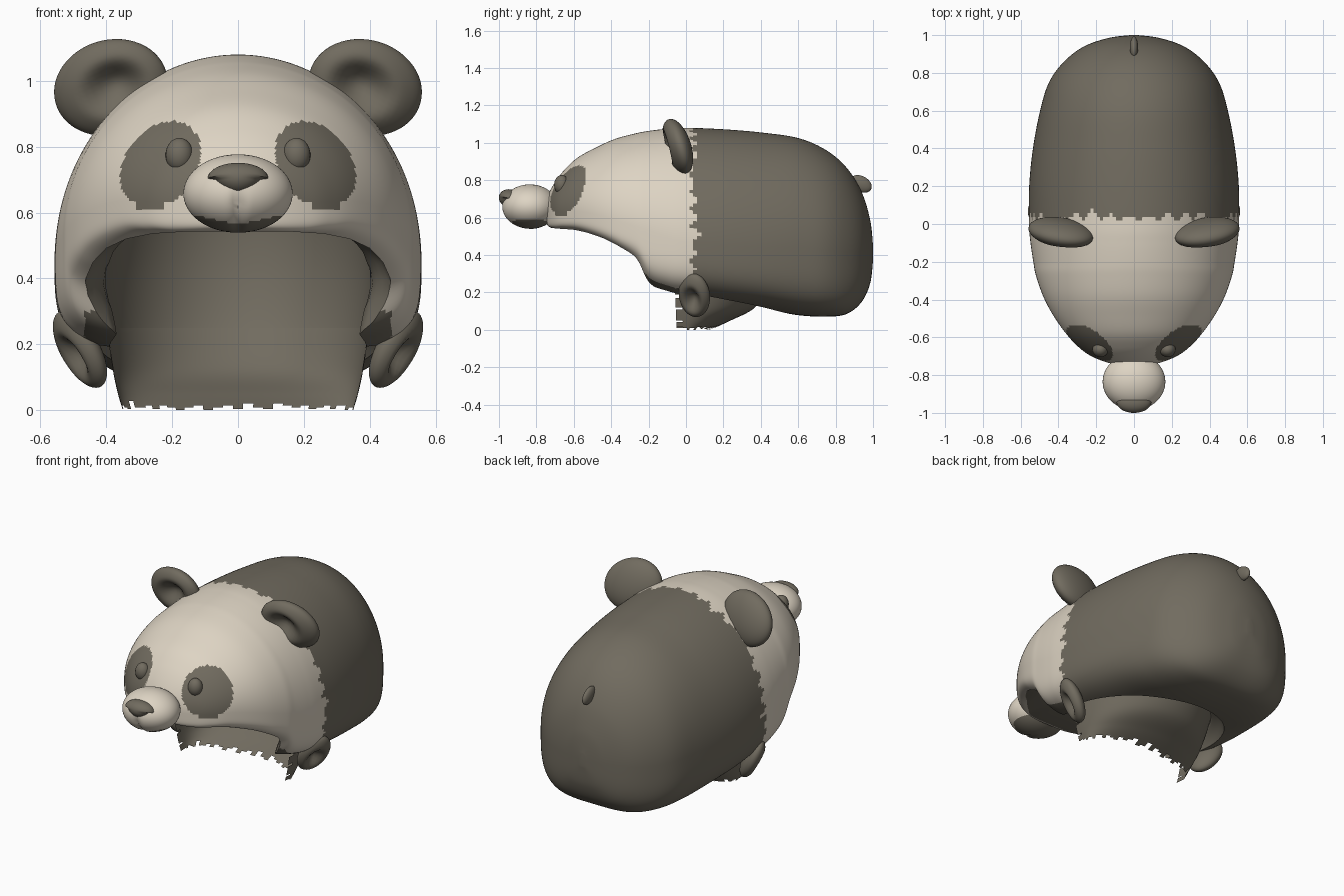
import bpy, bmesh, math, random
from mathutils import Vector, Matrix

if "Cube" in bpy.data.objects:
    bpy.data.objects.remove(bpy.data.objects["Cube"])
random.seed(4)

def material(name, rgb):
    m = bpy.data.materials.new(name)
    m.diffuse_color = (*rgb, 1)
    m.use_nodes = True
    m.node_tree.nodes["Principled BSDF"].inputs["Base Color"].default_value = m.diffuse_color
    return m

CREAM = material("cream fur", (0.73, 0.66, 0.55))
DARK = material("dark fur", (0.165, 0.148, 0.115))

def finish(bm, name, rule=None, angle=40):
    """rule(centre, normal) -> 0 cream, 1 dark"""
    bmesh.ops.recalc_face_normals(bm, faces=bm.faces)
    me = bpy.data.meshes.new(name)
    for f in bm.faces:
        f.smooth = True
        f.material_index = rule(f.calc_center_median(), f.normal) if rule else 1
    bm.to_mesh(me)
    bm.free()
    me.materials.append(CREAM)
    me.materials.append(DARK)
    me.set_sharp_from_angle(angle=math.radians(angle))
    ob = bpy.data.objects.new(name, me)
    bpy.context.collection.objects.link(ob)
    return ob

def spline(rows, steps):
    """smooth rows passing through the given stations"""
    out = []
    for i in range(len(rows) - 1):
        p = [rows[max(0, min(len(rows) - 1, i + k))] for k in (-1, 0, 1, 2)]
        for s in range(steps):
            t = s / steps
            out.append([b + 0.5 * t * (c - a + t * (2*a - 5*b + 4*c - d + t * (3*(b - c) + d - a)))
                        for a, b, c, d in zip(*p)])
    return out + [list(rows[-1])]

def loft(rows, ring):
    bm = bmesh.new()
    rings = [[bm.verts.new(p) for p in ring(r)] for r in rows]
    n = len(rings[0])
    for a, b in zip(rings, rings[1:]):
        for i in range(n):
            bm.faces.new((a[i], a[(i + 1) % n], b[(i + 1) % n], b[i]))
    bm.faces.new(rings[0])
    bm.faces.new(rings[-1])
    return bm

def spow(v, e):
    return math.copysign(abs(v) ** e, v)

# uneven zigzag between 0 and 1 for the ragged fur edges
peaks = [(i % 2) * random.uniform(.35, 1) for i in range(202)]

def spikes(t):
    i = int(t) % 200
    return peaks[i] + (t - int(t)) * (peaks[i + 1] - peaks[i])

# ---- body and head: cross-sections along y (y, top, bottom, half width, widest height)
BODY = [(-.748, .67, .59, .03, .63), (-.738, .72, .555, .125, .63), (-.70, .79, .54, .225, .63),
        (-.65, .855, .535, .295, .63), (-.58, .92, .525, .36, .63), (-.48, .975, .49, .43, .61),
        (-.38, 1.02, .44, .482, .58), (-.27, 1.05, .36, .52, .545), (-.2, 1.063, .24, .533, .52),
        (-.1, 1.075, .19, .548, .485), (0, 1.08, .165, .556, .46), (.2, 1.072, .135, .555, .44),
        (.4, 1.055, .11, .535, .43), (.6, 1.025, .078, .497, .43), (.75, .96, .07, .45, .42),
        (.86, .865, .085, .37, .41), (.94, .735, .15, .265, .41), (.985, .585, .25, .135, .41),
        (1.0, .45, .37, .02, .41)]
N = 200

def body_ring(r):
    y, zt, zb, w, zm = r
    low = .36 + .19 * min(1, max(0, (y + .35) / .4))  # squarer lower edge on the head
    pts = []
    for i in range(N):
        a = 2 * math.pi * (i + .5) / N
        c, s = math.cos(a), math.sin(a)
        e = 1.0 if s > 0 else low
        pts.append((w * spow(c, e), y, zm + spow(s, e) * (zt - zm if s > 0 else zm - zb)))
    return pts

def body_rule(c, n):
    # dark back with ragged edge
    if c.y > .015 + .075 * spikes((math.atan2(c.z - .45, c.x) + math.pi) * 12):
        return 1
    # dark rolled lip beside the face opening
    if abs(c.x) < .465 and c.z < .3:
        return 1
    if c.y < -.3:  # eye patches
        u, v = abs(c.x) - .235, c.z - .745
        if ((.6*u - .8*v) / .145) ** 2 + ((.8*u + .6*v) / .108) ** 2 < 1:
            return 1
    return 0

body = finish(loft(spline(BODY, 9), body_ring), "body", body_rule)

# ---- wearer's cavity: horizontal rings (z, half width, back, front)
CAVITY = [(0, .35, .13, .38), (.05, .365, .24, .4), (.12, .38, .37, .42), (.25, .40, .46, .46),
          (.45, .41, .5, .5), (.65, .385, .48, .48), (.8, .31, .38, .4), (.9, .19, .23, .25), (.95, .02, .02, .02)]
# recess between the lower rim and the lining
RECESS = [(-.02, .455, .60, .1), (.07, .45, .585, .1), (.14, .435, .56, .1), (.2, .42, .52, .1), (.25, .398, .455, .1)]
M = 72

def cavity_ring(r):
    z, w, back, front = r
    out = []
    for i in range(M):
        a = 2 * math.pi * (i + .5) / M
        s = math.sin(a)
        out.append((w * math.cos(a), s * (back if s > 0 else front), z))
    return out

cavity = finish(loft(spline(CAVITY, 6), cavity_ring), "cavity_cutter")
recess = finish(loft(spline(RECESS, 3), cavity_ring), "recess_cutter")

# ---- face opening cutter: arch pushed through the front, flared outwards
inner = [(.36, -.1), (.342, .16), (.337, .2), (.346, .25), (.365, .29), (.388, .33), (.403, .38),
         (.398, .43), (.37, .475), (.32, .51), (.25, .532), (.15, .542)]
outer = [(.46, -.1), (.461, .16), (.463, .2), (.466, .25), (.468, .3), (.468, .35), (.462, .4),
         (.44, .45), (.4, .492), (.34, .52), (.26, .536), (.15, .543)]

def arch_ring(r):
    y, t = r
    h = [(a + (c - a) * t, b + (d - b) * t) for (a, b), (c, d) in zip(inner, outer)]
    return [(x, y, z) for x, z in h] + [(-x, y, z) for x, z in reversed(h)]

FLARE = [(-1.2, 1), (-.27, 1), (-.245, .85), (-.22, .6), (-.19, .33), (-.15, .1), (-.09, 0)]
arch = finish(loft(FLARE, arch_ring), "opening_cutter")

for cutter in (cavity, arch, recess):
    mod = body.modifiers.new("cut", 'BOOLEAN')
    mod.operation = 'DIFFERENCE'
    mod.solver = 'EXACT'
    mod.object = cutter
bpy.context.view_layer.update()
cut = bpy.data.meshes.new_from_object(body.evaluated_get(bpy.context.evaluated_depsgraph_get()))
body.modifiers.clear()
body.data = cut
cut.set_sharp_from_angle(angle=math.radians(60))
for cutter in (cavity, arch, recess):
    bpy.data.objects.remove(cutter)

# ---- lining hanging below the body, with ragged edges
bm = loft(spline([r for r in CAVITY if r[0] < .3], 8), cavity_ring)
bm.faces.ensure_lookup_table()
drop = []
for i, f in enumerate(bm.faces):
    c = f.calc_center_median()
    if len(f.verts) > 4 or c.z < .03 * spikes((i % M) * 1.3) or c.y < -.07 + .05 * spikes(c.z * 150):
        drop.append(f)
bmesh.ops.delete(bm, geom=drop, context='FACES')
finish(bm, "neck_lining")

# ---- rounded parts
def ball(name, loc, radii, rot=None, rule=None, shape=None, seg=40):
    bm = bmesh.new()
    bmesh.ops.create_uvsphere(bm, u_segments=seg, v_segments=seg // 2 + 4, radius=1)
    mat = Matrix.Translation(loc) @ (rot or Matrix()) @ Matrix.Diagonal((*radii, 1))
    for v in bm.verts:
        if shape:
            v.co = shape(v.co.copy())
        v.co = mat @ v.co
    return finish(bm, name, rule, 60)

def dish(x, z, size, depth):
    """hollow the -y side of a flattened ball"""
    def shape(p):
        r = math.hypot(p.x - x, p.z - z) / size
        if p.y < 0 and r < 1:
            p.y += depth * (.5 + .5 * math.cos(math.pi * r))
        return p
    return shape

def facing(normal, up):
    """local -y looks along normal, local z along up"""
    y = -Vector(normal).normalized()
    x = y.cross(Vector(up)).normalized()
    return Matrix((x, y, x.cross(y))).transposed().to_4x4()

for side, s in (("right", 1), ("left", -1)):
    ball(side + "_ear", (s*.386, -.045, .98), (.178, .07, .148),
         facing((s*.12, -1, -.3), (s*.45, -.3, 1)), shape=dish(-s*.12, .05, .72, 1.0), seg=48)
    ball(side + "_lower_lobe", (s*.48, .045, .185), (.09, .05, .13),
         facing((s*.8, -.45, -.45), (s*.5, 0, .87)), shape=dish(0, -.1, .75, 1.2))
    ball(side + "_eye", (s*.178, -.665, .775), (.042, .04, .052), seg=24)

# ---- snout with a crease under the nose and a dark underside
def muzzle(p):
    if p.y < 0 and p.z < .25:
        p.y += .13 * math.exp(-(p.x / .1) ** 2) * min(1, (.25 - p.z) * 2)
    return p

ball("snout", (0, -.835, .658), (.166, .15, .119), rule=lambda c, n: int(c.z < .563 + .22 * abs(c.x)),
     shape=muzzle, seg=64)

# ---- nose: wide at the top, pointed below
def wedge(p):
    p.x *= .8 + .2 * p.z if p.z < 0 else 1
    return p

ball("nose", (0, -.943, .703), (.092, .058, .048), facing((0, -1, .2), (0, 0, 1)), shape=wedge)
ball("tail", (0, .935, .78), (.022, .062, .042), Matrix.Rotation(-.5, 4, 'X'), seg=24)
